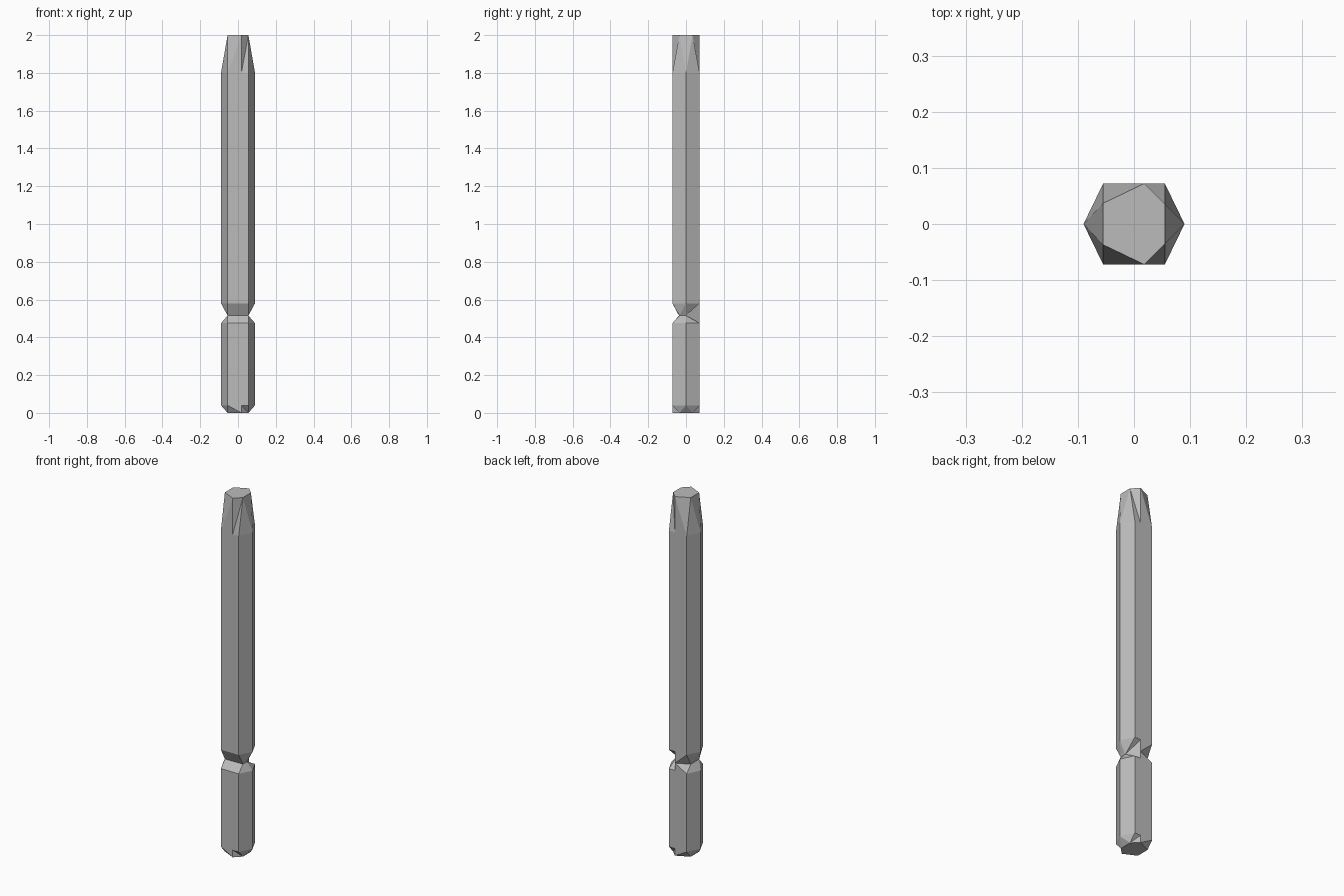
import bpy
import bmesh

cube = bpy.data.objects.get("Cube")
if cube:
    bpy.data.objects.remove(cube, do_unlink=True)

steel = bpy.data.materials.new("brushed steel grey")
steel.use_nodes = True
colour = (0.5, 0.5, 0.5, 1)
steel.diffuse_color = colour
steel.node_tree.nodes["Principled BSDF"].inputs["Base Color"].default_value = colour

W, D = 0.09, 0.072      # half width and half depth of the hexagonal bar
N, M = 0.055, 0.018     # corner offset and crease offset

# Hexagon section, with an extra crease point on the front and back flats
BAR = [(W, 0), (N, D), (M, D), (-N, D), (-W, 0), (-N, -D), (M, -D), (N, -D)]
# Twisted six-sided section of the two ends, and the waist of the neck
END = [(N, -0.035), (N, 0.035), (M, D), (-N, 0.037), (-N, -0.037), (M, -D)]
WAIST = [(N, -0.035), (N, 0), (M, D), (-N, 0.037), (-N, -0.037), (-M, -0.036)]

# Facets joining a bar section (b) to a six-sided section (e)
FACETS = ["b0 e0 e1", "b0 b1 e1", "b1 b2 e1", "b2 e2 e1",
          "b2 b3 e2", "b3 e3 e2", "b3 b4 e3", "b4 e4 e3",
          "b4 b5 e4", "b5 e5 e4", "b5 b6 e5", "b6 e0 e5",
          "b6 b7 e0", "b7 b0 e0"]

bm = bmesh.new()


def ring(section, z):
    return [bm.verts.new((x, y, z)) for x, y in section]


def add_face(verts):
    # Skip slivers where two points coincide
    if len({tuple(round(c, 4) for c in v.co) for v in verts}) > 2:
        bm.faces.new(verts)


def facet(bar, end):
    rings = {"b": bar, "e": end}
    for corners in FACETS:
        add_face([rings[c[0]][int(c[1])] for c in corners.split()])


def straight(low, high):
    for i in range(len(low)):
        j = (i + 1) % len(low)
        add_face([low[i], low[j], high[j], high[i]])


# Sections from the foot to the tip
foot = ring(END, 0)
shank_low, shank_high = ring(BAR, 0.04), ring(BAR, 0.475)
waist = ring(WAIST, 0.515)
shaft_low, shaft_high = ring(BAR, 0.58), ring(BAR, 1.8)
tip = ring(END, 2)

# Chamfered foot, shank, notched neck, shaft and tapered tip
add_face(foot)
facet(shank_low, foot)
straight(shank_low, shank_high)
facet(shank_high, waist)
facet(shaft_low, waist)
straight(shaft_low, shaft_high)
facet(shaft_high, tip)
add_face(tip)

bmesh.ops.recalc_face_normals(bm, faces=bm.faces)
mesh = bpy.data.meshes.new("hex_driver_bit")
bm.to_mesh(mesh)
bm.free()
mesh.materials.append(steel)
bit = bpy.data.objects.new("hex_driver_bit", mesh)
bpy.context.collection.objects.link(bit)
